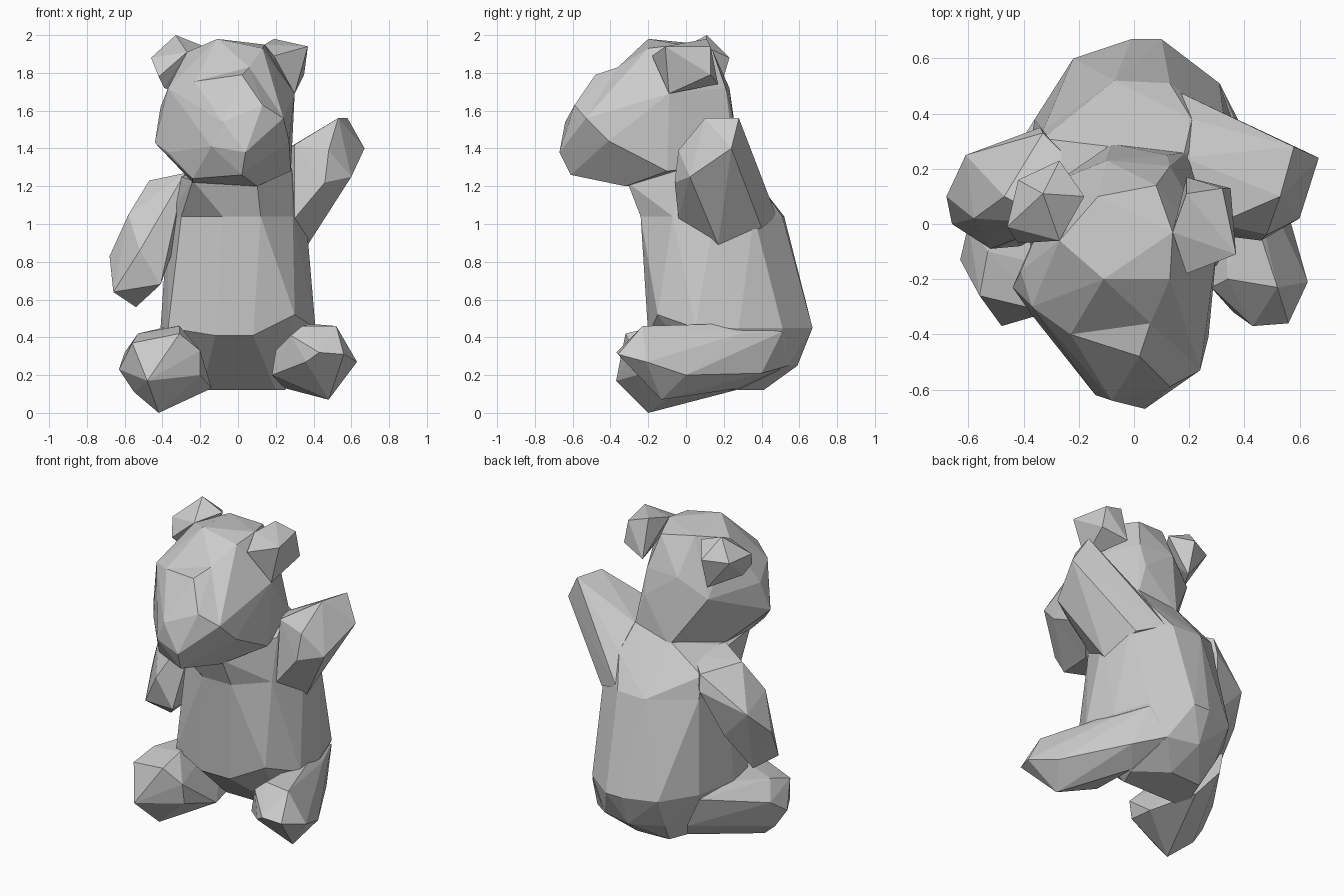
import bpy, bmesh

fur = bpy.data.materials.new("grey fur")
fur.diffuse_color = (0.6, 0.6, 0.6, 1)
parts = []


def faceted(name, *sections):
    """Flat-faced solid stretched over a few corner points per cross-section."""
    bm = bmesh.new()
    for section in sections:
        for p in section:
            bm.verts.new(p)
    res = bmesh.ops.convex_hull(bm, input=bm.verts[:])
    loose = {g for g in res["geom_interior"] + res["geom_unused"]
             if isinstance(g, bmesh.types.BMVert) and not g.link_faces}
    bmesh.ops.delete(bm, geom=list(loose), context='VERTS')
    bmesh.ops.recalc_face_normals(bm, faces=bm.faces[:])
    me = bpy.data.meshes.new(name)
    bm.to_mesh(me)
    bm.free()
    me.materials.append(fur)
    ob = bpy.data.objects.new(name, me)
    bpy.context.collection.objects.link(ob)
    parts.append(ob)
    return ob


def ring(z, *xy):
    """Horizontal cross-section at height z."""
    return [(x, y, z) for x, y in xy]


# Torso: base, seat, belly and chest sections
chest = ring(1.04, (-0.08, -0.24), (0.12, -0.24), (0.29, -0.07), (0.36, 0.15), (0.33, 0.36),
             (0.13, 0.51), (-0.07, 0.52), (-0.33, 0.34), (-0.37, 0.12), (-0.30, -0.10))
faceted("torso",
        ring(0.12, (-0.19, 0.15), (0.2, 0.15), (0.25, 0.27), (0.06, 0.41), (-0.16, 0.4), (-0.22, 0.25)),
        ring(0.25, (-0.2, 0.5), (0.0, 0.59), (0.2, 0.54)),
        ring(0.41, (-0.12, -0.2), (0.08, -0.2)),
        ring(0.45, (0.41, 0.05), (0.39, 0.28), (0.31, 0.51), (0.1, 0.67), (-0.01, 0.67),
             (-0.22, 0.6), (-0.36, 0.38), (-0.41, 0.1), (-0.37, -0.1)),
        [(0.3, -0.15, 0.52)],
        chest)

# Shoulders joining chest to head
faceted("shoulders", chest,
        [(0.1, -0.31, 1.22), (-0.24, -0.31, 1.23), (-0.3, 0.0, 1.25), (-0.33, 0.31, 1.18),
         (-0.08, 0.28, 1.33), (0.18, 0.25, 1.38), (0.21, 0.38, 1.22), (0.28, 0.0, 1.3)])

# Head: crown, back and neck, cheeks and brow
brow = [(-0.23, -0.4, 1.755), (0.06, -0.36, 1.83)]
cheeks = [(0.24, -0.53, 1.56), (0.27, -0.41, 1.44), (-0.44, -0.23, 1.43), (-0.37, -0.33, 1.38),
          (-0.37, -0.3, 1.72)]
jaw = [(0.1, -0.32, 1.2), (-0.24, -0.32, 1.22)]
faceted("head", brow, cheeks, jaw,
        [(-0.11, -0.2, 1.98), (0.13, -0.2, 1.93), (-0.27, -0.06, 1.91), (0.14, -0.03, 1.95),
         (-0.13, 0.1, 1.95), (0.08, 0.14, 1.92)],
        [(0.13, 0.21, 1.72), (-0.1, 0.23, 1.72), (-0.27, 0.16, 1.6), (0.12, 0.25, 1.56),
         (0.19, 0.26, 1.32), (-0.08, 0.29, 1.3), (-0.26, -0.02, 1.25)],
        [(0.3, -0.09, 1.69), (0.28, -0.1, 1.28), (-0.41, -0.17, 1.62)])

# Muzzle: bridge, nose and chin
faceted("muzzle", brow, cheeks, jaw,
        [(0.02, -0.48, 1.79), (0.13, -0.59, 1.63), (-0.08, -0.64, 1.54),
         (0.04, -0.67, 1.38), (-0.14, -0.62, 1.41)],
        [(0.02, -0.61, 1.26), (-0.24, -0.46, 1.24)])

# Ears
faceted("left_ear",
        [(-0.33, 0.11, 2.0), (-0.46, -0.01, 1.88), (-0.42, 0.16, 1.87), (-0.27, 0.23, 1.88)],
        [(-0.18, 0.1, 1.94), (-0.27, -0.06, 1.91), (-0.42, -0.07, 1.78), (-0.39, -0.02, 1.72),
         (-0.27, 0.17, 1.68)])
faceted("right_ear",
        [(0.19, 0.11, 1.98), (0.32, 0.13, 1.94), (0.37, -0.11, 1.94), (0.14, -0.03, 1.95)],
        [(0.19, -0.18, 1.89), (0.3, -0.09, 1.69), (0.35, 0.13, 1.79), (0.19, 0.17, 1.74)])

# Raised arm: paw, elbow, shoulder root
faceted("raised_arm",
        [(0.58, 0.28, 1.56), (0.53, 0.1, 1.56), (0.67, 0.24, 1.4), (0.48, -0.04, 1.39)],
        [(0.6, 0.02, 1.25), (0.46, -0.06, 1.22), (0.3, 0.0, 1.42)],
        [(0.3, -0.04, 1.03), (0.37, 0.17, 0.89), (0.32, 0.4, 0.98),
         (0.21, 0.38, 1.22), (0.16, 0.48, 1.04), (0.18, 0.24, 1.35)])

# Lowered arm: shoulder, elbow, paw
faceted("lowered_arm",
        [(-0.28, 0.0, 1.27), (-0.47, 0.1, 1.23), (-0.33, 0.33, 1.2), (-0.2, 0.2, 1.25),
         (-0.35, -0.03, 0.97), (-0.34, 0.35, 1.1)],
        [(-0.58, 0.02, 1.05), (-0.61, 0.25, 0.98), (-0.68, 0.1, 0.83), (-0.52, -0.09, 0.86)],
        [(-0.66, 0.0, 0.64), (-0.54, 0.09, 0.56), (-0.41, -0.08, 0.68),
         (-0.41, 0.1, 0.68), (-0.44, 0.24, 0.8)])

# Legs: sole, ankle, hip
faceted("right_leg",
        [(0.43, -0.37, 0.32), (0.36, -0.32, 0.27), (0.56, -0.36, 0.31), (0.28, -0.23, 0.41)],
        [(0.63, -0.21, 0.27), (0.52, -0.23, 0.46), (0.34, -0.2, 0.46), (0.18, -0.12, 0.2),
         (0.2, -0.12, 0.33), (0.48, -0.13, 0.07)],
        [(0.57, 0.0, 0.2), (0.4, 0.14, 0.47), (0.4, 0.29, 0.42),
         (0.31, 0.51, 0.43), (0.35, 0.4, 0.21), (0.2, 0.54, 0.25), (0.25, 0.28, 0.13)])
faceted("left_leg",
        [(-0.48, -0.37, 0.17), (-0.56, -0.26, 0.37), (-0.2, -0.28, 0.33), (-0.2, -0.26, 0.2),
         (-0.31, -0.32, 0.42)],
        [(-0.63, -0.13, 0.23), (-0.42, -0.2, 0.0), (-0.55, -0.12, 0.11),
         (-0.31, -0.15, 0.46), (-0.53, -0.1, 0.42)],
        [(-0.6, 0.0, 0.32), (-0.4, 0.12, 0.45), (-0.36, 0.38, 0.42), (-0.3, 0.42, 0.25),
         (-0.22, 0.3, 0.13), (-0.14, -0.02, 0.13)])

# Weld all parts into one continuous skin
bear = parts[0]
for part in parts[1:]:
    mod = bear.modifiers.new(part.name, 'BOOLEAN')
    mod.operation, mod.solver, mod.object = 'UNION', 'EXACT', part
skin = bpy.data.meshes.new_from_object(bear.evaluated_get(bpy.context.evaluated_depsgraph_get()))
bear.modifiers.clear()
bear.data = skin
bear.name = skin.name = "seated_bear"
for part in parts[1:]:
    bpy.data.objects.remove(part)
